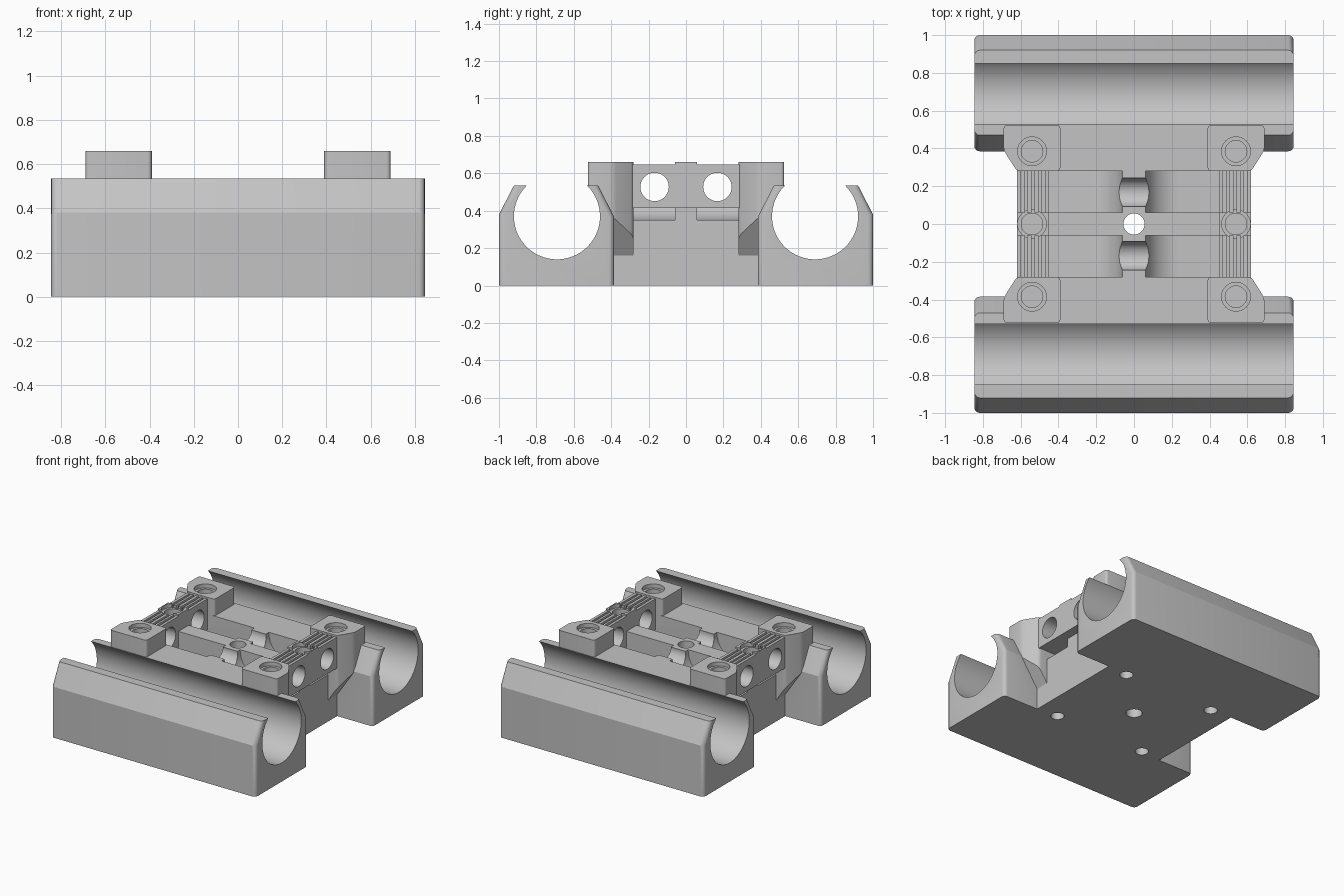
import bpy, bmesh
from math import cos, sin, pi, radians

default = bpy.data.objects.get("Cube")
if default:
    bpy.data.objects.remove(default)

grey = bpy.data.materials.new("light grey plastic")
grey.use_nodes = True
colour = (0.55, 0.55, 0.55, 1)
grey.diffuse_color = colour
grey.node_tree.nodes["Principled BSDF"].inputs["Base Color"].default_value = colour


def prism(name, points, axis, lo, hi, bevel=0):
    """Extrude a profile along an axis; optionally round the upright edges."""
    place = {"x": lambda u, v, w: (w, u, v),
             "y": lambda u, v, w: (u, w, v),
             "z": lambda u, v, w: (u, v, w)}[axis]
    bm = bmesh.new()
    rings = [[bm.verts.new(place(u, v, w)) for u, v in points] for w in (lo, hi)]
    for ring in rings:
        bm.faces.new(ring)
    n = len(points)
    for i in range(n):
        j = (i + 1) % n
        bm.faces.new((rings[0][i], rings[0][j], rings[1][j], rings[1][i]))
    bmesh.ops.recalc_face_normals(bm, faces=bm.faces)
    if bevel:
        upright = [e for e in bm.edges
                   if abs(e.verts[0].co.z - e.verts[1].co.z) > 0.05]
        bmesh.ops.bevel(bm, geom=upright, offset=bevel, segments=4,
                        profile=0.5, affect="EDGES")
    mesh = bpy.data.meshes.new(name)
    bm.to_mesh(mesh)
    bm.free()
    mesh.materials.append(grey)
    ob = bpy.data.objects.new(name, mesh)
    bpy.context.collection.objects.link(ob)
    return ob


def box(name, x0, x1, y0, y1, z0, z1):
    return prism(name, [(x0, y0), (x1, y0), (x1, y1), (x0, y1)], "z", z0, z1)


def rod(name, u, v, radius, axis, lo, hi, sides=40):
    ring = [(u + radius * cos(2 * pi * i / sides), v + radius * sin(2 * pi * i / sides))
            for i in range(sides)]
    return prism(name, ring, axis, lo, hi)


def combine(target, other, operation):
    """Apply a boolean and discard the second solid."""
    mod = target.modifiers.new("combine", "BOOLEAN")
    mod.operation, mod.object, mod.solver = operation, other, "EXACT"
    bpy.context.view_layer.objects.active = target
    bpy.ops.object.modifier_apply(modifier=mod.name)
    bpy.data.objects.remove(other)


# Central plate
body = box("carriage_body", -0.55, 0.55, -0.528, 0.528, 0, 0.535)

# Bearing clips along both sides
clip = [(0.385, 0), (0.385, 0.37), (0.47, 0.535), (0.92, 0.535), (1, 0.38), (1, 0)]
for s in (-1, 1):
    combine(body, prism("bearing_clip", [(s * y, z) for y, z in clip], "x",
                        -0.845, 0.845, 0.028), "UNION")

# Belt walls, middle pillars and corner posts
post = [(0.39, 0.28), (0.62, 0.28), (0.69, 0.39), (0.69, 0.525), (0.39, 0.525)]
for sx in (-1, 1):
    inner, outer = sorted((sx * 0.45, sx * 0.62))
    wall = box("belt_wall", inner, outer, -0.3, 0.3, 0.415, 0.648)
    for x in (0.48, 0.515, 0.555, 0.59):
        combine(wall, box("groove", sx * x - 0.009, sx * x + 0.009,
                          -0.4, 0.4, 0.62, 0.7), "DIFFERENCE")
    combine(body, wall, "UNION")
    combine(body, box("middle_pillar", inner, outer, -0.06, 0.06, 0.415, 0.66), "UNION")
    for sy in (-1, 1):
        corner = prism("corner_post", [(sx * x, sy * y) for x, y in post], "z",
                       0.16, 0.66, 0.018)
        slope = [(sx * 0.55, 0.1), (sx * 0.55, 0.16), (sx * 0.8, 0.528), (sx * 0.8, 0.1)]
        combine(corner, prism("underside", slope, "y", -1, 1), "DIFFERENCE")
        combine(body, corner, "UNION")

# Round bearing channels
for s in (-1, 1):
    combine(body, rod("channel", s * 0.69, 0.37, 0.23, "x", -1, 1, 96), "DIFFERENCE")

# Belt pockets with a curved inner end, passing under the walls
curve = [(0.24 - 0.18 * cos(i * pi / 20), 0.53 - 0.18 * sin(i * pi / 20))
         for i in range(11)]
pocket = [(0.06, 0.6)] + curve + [(0.7, 0.35), (0.7, 0.415), (0.45, 0.415), (0.45, 0.6)]
for sx in (-1, 1):
    for sy in (-1, 1):
        lo, hi = sorted((sy * 0.06, sy * 0.28))
        combine(body, prism("pocket", [(sx * x, z) for x, z in pocket], "y", lo, hi),
                "DIFFERENCE")

# Cross holes through the walls
for y in (-0.168, 0.168):
    combine(body, rod("cross_hole", y, 0.527, 0.076, "x", -0.9, 0.9), "DIFFERENCE")

# Stepped screw holes on top, blind holes below
for sx in (-1, 1):
    for y in (-0.385, 0, 0.385):
        combine(body, rod("counterbore", sx * 0.54, y, 0.076, "z", 0.63, 0.8), "DIFFERENCE")
        combine(body, rod("screw_hole", sx * 0.54, y, 0.057, "z", 0.45, 0.7), "DIFFERENCE")
    for y in (-0.37, 0.37):
        combine(body, rod("base_hole", sx * 0.38, y, 0.046, "z", -0.1, 0.3), "DIFFERENCE")
combine(body, rod("centre_hole", 0, 0, 0.056, "z", -0.1, 0.8), "DIFFERENCE")

# Smooth curves, crisp edges
bpy.ops.object.select_all(action="DESELECT")
body.select_set(True)
bpy.context.view_layer.objects.active = body
bpy.ops.object.shade_smooth_by_angle(angle=radians(25))
